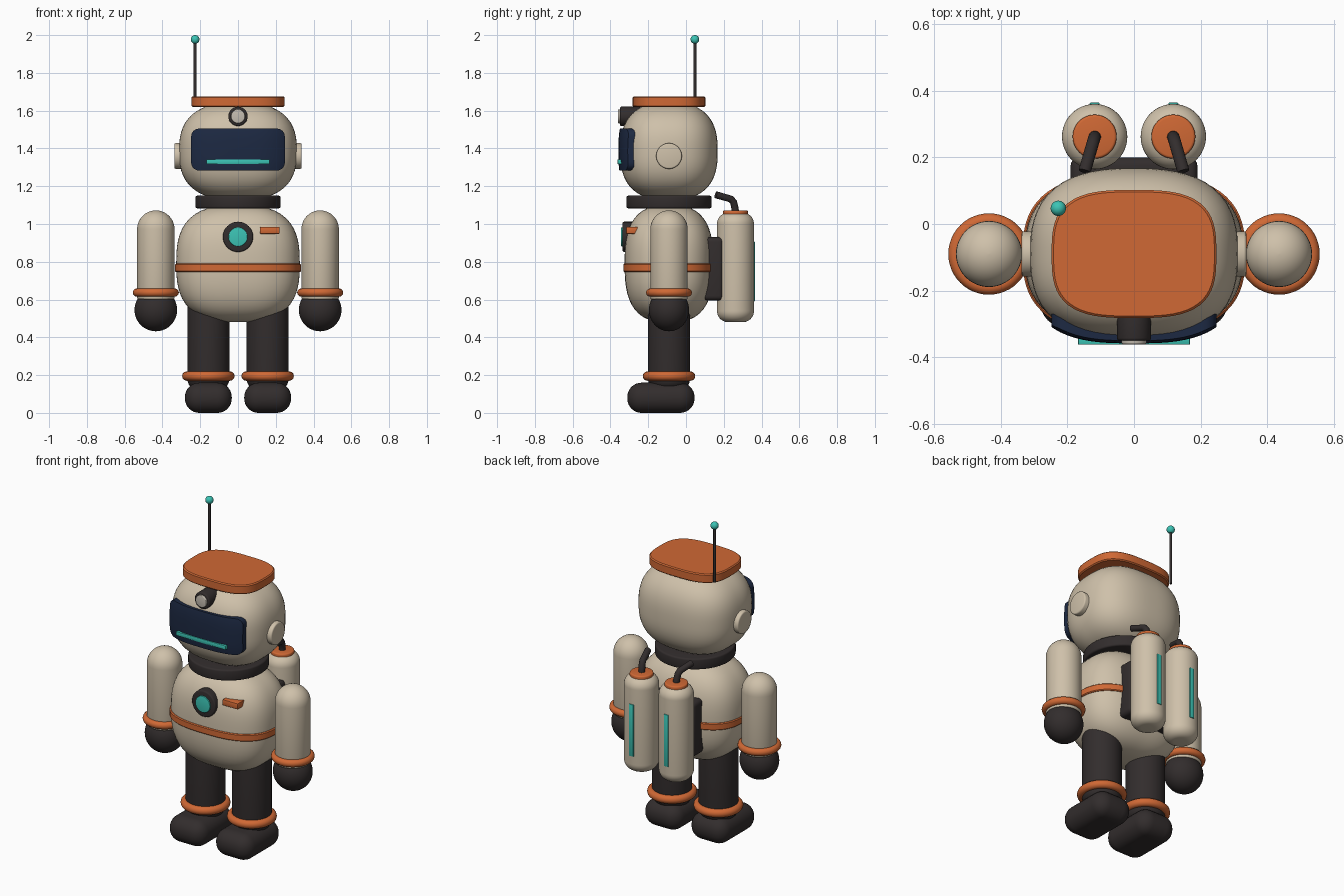
import bpy, bmesh, math
from mathutils import Matrix, Vector

if "Cube" in bpy.data.objects:
    bpy.data.objects.remove(bpy.data.objects["Cube"])

CY = -0.09  # depth of the figure's axis


def mat(name, rgb):
    m = bpy.data.materials.new(name)
    m.diffuse_color = (*rgb, 1)
    m.use_nodes = True
    m.node_tree.nodes["Principled BSDF"].inputs["Base Color"].default_value = m.diffuse_color
    return m


CREAM = mat("cream", (0.62, 0.53, 0.40))
ORANGE = mat("orange", (0.63, 0.14, 0.035))
DARK = mat("charcoal", (0.032, 0.026, 0.026))
NAVY = mat("navy", (0.012, 0.022, 0.055))
TEAL = mat("teal", (0.045, 0.55, 0.46))
PALE = mat("pale_lens", (0.56, 0.51, 0.44))


def finish(name, bm, material, angle=35):
    bmesh.ops.recalc_face_normals(bm, faces=bm.faces)
    me = bpy.data.meshes.new(name)
    bm.to_mesh(me)
    bm.free()
    ob = bpy.data.objects.new(name, me)
    bpy.context.collection.objects.link(ob)
    me.materials.append(material)
    bpy.ops.object.select_all(action='DESELECT')
    ob.select_set(True)
    bpy.context.view_layer.objects.active = ob
    bpy.ops.object.shade_smooth_by_angle(angle=math.radians(angle))
    return ob


def blob(name, material, center, half, plan=2.0, prof=2.0, seg=64):
    """Rounded superellipsoid; exponents of 2 give an ellipsoid."""
    bm = bmesh.new()
    bmesh.ops.create_uvsphere(bm, u_segments=seg, v_segments=seg // 2, radius=1)
    for v in bm.verts:
        p = (abs(v.co.x) ** plan + abs(v.co.y) ** plan) ** (1 / plan)
        s = (p ** prof + abs(v.co.z) ** prof) ** (-1 / prof)
        v.co = Vector(center) + Vector([c * s * h for c, h in zip(v.co, half)])
    return finish(name, bm, material, 60)


def loft(name, material, rings, matrix=Matrix()):
    """Skin a stack of equal-length point rings and cap both ends."""
    bm = bmesh.new()
    rows = [[bm.verts.new(matrix @ Vector(p)) for p in ring] for ring in rings]
    n = len(rows[0])
    for a, b in zip(rows, rows[1:]):
        for i in range(n):
            j = (i + 1) % n
            bm.faces.new((a[i], a[j], b[j], b[i]))
    bm.faces.new(rows[0][::-1])
    bm.faces.new(rows[-1])
    return finish(name, bm, material)


def drum(name, material, r, lo, hi, loc, axis='Z', b0=0.008, b1=0.008, seg=48):
    """Cylinder with rounded rims, from lo to hi along the axis."""
    prof = []
    for b, z, base, sgn in ((b0, lo + b0, 0, -1), (b1, hi - b1, 1, 1)):
        steps = 3 if b < 0.02 else 10
        arc = [(max(r - b + b * math.cos(t), 0.001), z + sgn * b * math.sin(t))
               for t in (math.pi / 2 * k / steps for k in range(steps + 1))]
        prof += arc if base else arc[::-1]
    rings = [[(q * math.cos(2 * math.pi * i / seg), q * math.sin(2 * math.pi * i / seg), z)
              for i in range(seg)] for q, z in prof]
    rot = {'Z': Matrix(), 'X': Matrix.Rotation(math.pi / 2, 4, 'Y'),
           'Y': Matrix.Rotation(-math.pi / 2, 4, 'X')}[axis]
    return loft(name, material, rings, Matrix.Translation(loc) @ rot)


def slab(name, material, a, b, n, z0, z1, bevel, seg=80):
    """Superellipse plate between two heights."""
    rings = []
    for inset, z in ((bevel, z0), (0, z0 + bevel), (0, z1 - bevel), (bevel, z1)):
        ring = []
        for i in range(seg):
            t = 2 * math.pi * i / seg
            c, s = math.cos(t), math.sin(t)
            k = (abs(c) ** n + abs(s) ** n) ** (-1 / n)
            ring.append(((a - inset) * c * k, CY + (b - inset) * s * k, z))
        rings.append(ring)
    return loft(name, material, rings)


def box(name, material, lo, hi, bevel=0.0, seg=4, edges=None):
    bm = bmesh.new()
    bmesh.ops.create_cube(bm, size=1)
    for v in bm.verts:
        v.co = [(l + h) / 2 + c * (h - l) for c, l, h in zip(v.co, lo, hi)]
    if bevel:
        sel = [e for e in bm.edges if edges is None or edges(e)]
        bmesh.ops.bevel(bm, geom=sel, offset=bevel, segments=seg, profile=0.5, affect='EDGES')
    return finish(name, bm, material)


def torus(name, material, R, r, loc, seg=48, sub=12):
    bm = bmesh.new()
    rows = []
    for i in range(seg):
        t = 2 * math.pi * i / seg
        rows.append([bm.verts.new(((R + r * math.cos(u)) * math.cos(t) + loc[0],
                                   (R + r * math.cos(u)) * math.sin(t) + loc[1],
                                   r * math.sin(u) + loc[2]))
                     for u in (2 * math.pi * k / sub for k in range(sub))])
    for i in range(seg):
        a, b = rows[i], rows[(i + 1) % seg]
        for k in range(sub):
            m = (k + 1) % sub
            bm.faces.new((a[k], b[k], b[m], a[m]))
    return finish(name, bm, material, 60)


def hose(name, material, pts, r):
    cu = bpy.data.curves.new(name, 'CURVE')
    cu.dimensions = '3D'
    cu.bevel_depth, cu.bevel_resolution, cu.use_fill_caps = r, 4, True
    sp = cu.splines.new('POLY')
    sp.points.add(len(pts) - 1)
    for p, co in zip(sp.points, pts):
        p.co = (*co, 1)
    cu.materials.append(material)
    ob = bpy.data.objects.new(name, cu)
    bpy.context.collection.objects.link(ob)


# Torso with waist band and neck ring
blob("torso", CREAM, (0, CY, 0.79), (0.327, 0.235, 0.31), 2.7, 2.75)
slab("waist_band", ORANGE, 0.334, 0.242, 2.7, 0.746, 0.79, 0.005)
drum("neck_ring", DARK, 0.225, 1.083, 1.15, (0, CY, 0), b0=0.01, b1=0.01, seg=64)

# Chest light and tag
drum("chest_light_bezel", DARK, 0.08, -0.336, -0.27, (0, 0, 0.932), 'Y')
drum("chest_light", TEAL, 0.05, -0.344, -0.30, (0, 0, 0.932), 'Y', 0.003, 0.003)
box("chest_tag", ORANGE, (0.116, -0.317, 0.948), (0.22, -0.25, 0.984), 0.004, 2)

# Head, cap and ears
blob("head", CREAM, (0, CY, 1.385), (0.312, 0.258, 0.258), 2.6, 2.6)
slab("cap", ORANGE, 0.247, 0.192, 3.1, 1.62, 1.676, 0.006)
for s in (-1, 1):
    drum("ear", CREAM, 0.068, min(s * 0.27, s * 0.337), max(s * 0.27, s * 0.337), (0, CY, 1.36), 'X')

# Visor: a slightly larger head trimmed to a rounded rectangle
visor = blob("visor", NAVY, (0, CY, 1.385), (0.328, 0.268, 0.28), 2.9, 2.9, 96)
cutter = box("visor_cutter", NAVY, (-0.248, -0.6, 1.283), (0.248, -0.2, 1.505), 0.042, 6,
             lambda e: abs(e.verts[0].co.y - e.verts[1].co.y) > 0.1)
mod = visor.modifiers.new("trim", 'BOOLEAN')
mod.operation, mod.object, mod.solver = 'INTERSECT', cutter, 'EXACT'
bpy.context.view_layer.objects.active = visor
bpy.ops.object.modifier_apply(modifier="trim")
bpy.data.objects.remove(cutter)
visor.select_set(True)
bpy.ops.object.shade_smooth_by_angle(angle=math.radians(35))
box("visor_strip", TEAL, (-0.168, -0.362, 1.317), (0.168, -0.335, 1.342), 0.003, 2)

# Head lamp
drum("lamp_housing", DARK, 0.051, -0.35, -0.24, (0, 0, 1.57), 'Y')
drum("lamp_lens", PALE, 0.037, -0.361, -0.30, (0, 0, 1.57), 'Y', 0.004, 0.004)

# Antenna
drum("antenna_rod", DARK, 0.008, 1.63, 1.975, (-0.227, 0.047, 0), b0=0.001, b1=0.001, seg=16)
blob("antenna_tip", TEAL, (-0.227, 0.047, 1.977), (0.023,) * 3, seg=32)

# Backpack plate
box("backpack_plate", DARK, (-0.19, 0.09, 0.595), (0.19, 0.2, 0.93), 0.025)

for s in (-1, 1):
    # Arms
    ax = s * 0.435
    drum("arm", CREAM, 0.099, 0.6, 1.072, (ax, CY, 0), b0=0.01, b1=0.099)
    torus("wrist_ring", ORANGE, 0.1, 0.022, (ax, CY, 0.637))
    blob("hand", DARK, (ax, CY, 0.545), (0.113, 0.106, 0.113), seg=48)
    # Legs
    lx = s * 0.157
    drum("leg", DARK, 0.111, 0.12, 0.64, (lx, CY, 0), b0=0.06, b1=0.02)
    torus("ankle_ring", ORANGE, 0.114, 0.025, (lx, CY, 0.195))
    box("foot", DARK, (lx - 0.124, -0.311, 0), (lx + 0.124, 0.045, 0.16), 0.076, 8)
    # Air tanks
    tx, ty = s * 0.118, 0.262
    drum("tank", CREAM, 0.098, 0.48, 1.06, (tx, ty, 0), b0=0.06, b1=0.06)
    drum("tank_cap", ORANGE, 0.066, 1.035, 1.072, (tx, ty, 0))
    box("tank_stripe", TEAL, (tx - 0.015, 0.34, 0.59), (tx + 0.015, 0.364, 0.908), 0.003, 2)
    hose("tank_hose", DARK, [(tx, ty, 1.05), (tx, ty - 0.002, 1.08), (s * 0.121, 0.252, 1.115),
                             (s * 0.125, 0.238, 1.132), (s * 0.148, 0.158, 1.155)], 0.019)
